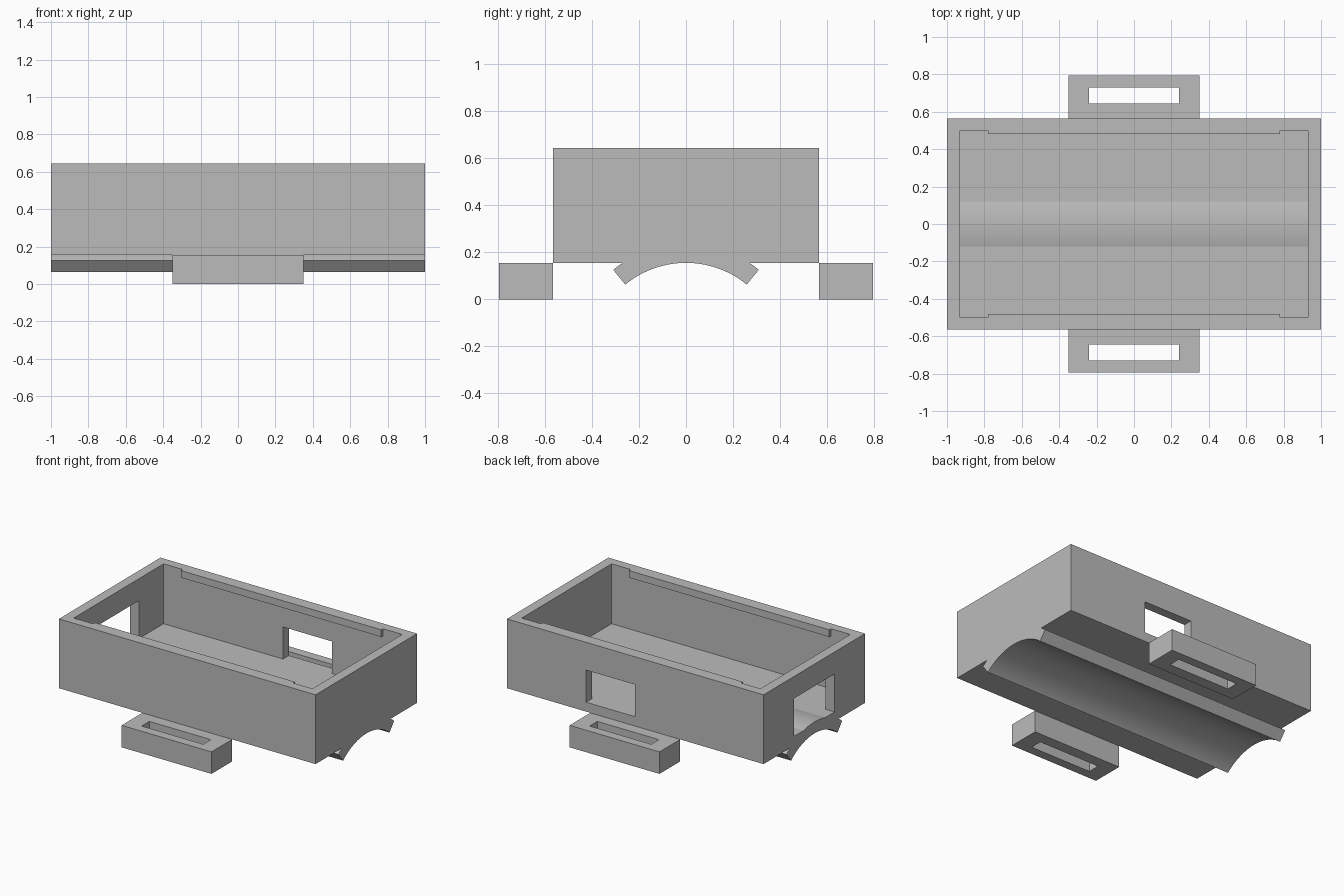
import bpy, bmesh, math

if "Cube" in bpy.data.objects:
    bpy.data.objects.remove(bpy.data.objects["Cube"], do_unlink=True)

grey = bpy.data.materials.new("plain_grey")
grey.use_nodes = True
grey.diffuse_color = (0.5, 0.5, 0.5, 1)
grey.node_tree.nodes["Principled BSDF"].inputs["Base Color"].default_value = grey.diffuse_color

BOTTOM, FLOOR, TOP = 0.155, 0.221, 0.643
HALF_Y, IN_X, IN_Y = 0.565, 0.93, 0.50


def finish(name, bm):
    bmesh.ops.recalc_face_normals(bm, faces=bm.faces)
    mesh = bpy.data.meshes.new(name)
    bm.to_mesh(mesh)
    bm.free()
    mesh.materials.append(grey)
    obj = bpy.data.objects.new(name, mesh)
    bpy.context.collection.objects.link(obj)
    return obj


def block(name, xs, ys, zs):
    bm = bmesh.new()
    bmesh.ops.create_cube(bm, size=1)
    for v in bm.verts:
        v.co = [r[0] if c < 0 else r[1] for c, r in zip(v.co, (xs, ys, zs))]
    return finish(name, bm)


def combine(target, tool, operation):
    # apply a boolean, then discard the tool
    mod = target.modifiers.new(operation.lower(), 'BOOLEAN')
    mod.operation, mod.object, mod.solver = operation, tool, 'EXACT'
    bpy.context.view_layer.objects.active = target
    bpy.ops.object.modifier_apply(modifier=mod.name)
    bpy.data.objects.remove(tool, do_unlink=True)


def arc_saddle(name, inner, outer, half_angle, steps=48):
    # curved strip extruded along x, its hollow touching the box underside
    centre = BOTTOM - inner
    angles = [half_angle * (2 * i / steps - 1) for i in range(steps + 1)]
    ring = [(inner, a) for a in angles] + [(outer, a) for a in reversed(angles)]
    bm = bmesh.new()
    face = bm.faces.new([bm.verts.new((-1, r * math.sin(a), centre + r * math.cos(a)))
                         for r, a in ring])
    made = bmesh.ops.extrude_face_region(bm, geom=[face])["geom"]
    bmesh.ops.translate(bm, vec=(2, 0, 0),
                        verts=[g for g in made if isinstance(g, bmesh.types.BMVert)])
    return finish(name, bm)


# open-topped case
case = block("case", (-1, 1), (-HALF_Y, HALF_Y), (BOTTOM, TOP))
combine(case, block("cavity", (-IN_X, IN_X), (-IN_Y, IN_Y), (FLOOR, 1)), 'DIFFERENCE')

# back and end windows, level with the floor
combine(case, block("back_window", (0, 0.383), (0.4, 0.7), (FLOOR, 0.447)), 'DIFFERENCE')
combine(case, block("end_window", (-1.1, -0.9), (-0.225, 0.225), (FLOOR, 0.488)), 'DIFFERENCE')

# lid ridges inside the long walls
for s in (-1, 1):
    combine(case, block("ridge", (-0.78, 0.78), sorted((s * 0.48, s * 0.53)),
                        (TOP - 0.05, TOP)), 'UNION')

# curved saddle under the floor
combine(case, arc_saddle("saddle", 0.408, 0.489, math.radians(39.3)), 'UNION')

# slotted strap tabs
for s, name in ((-1, "front_strap_tab"), (1, "back_strap_tab")):
    tab = block(name, (-0.35, 0.35), sorted((s * HALF_Y, s * 0.795)), (0, BOTTOM))
    combine(tab, block("slot", (-0.24, 0.24), sorted((s * 0.645, s * 0.73)), (-1, 1)), 'DIFFERENCE')

# smooth only the curved saddle
bpy.ops.object.select_all(action='DESELECT')
case.select_set(True)
bpy.context.view_layer.objects.active = case
bpy.ops.object.shade_smooth_by_angle(angle=math.radians(8))
